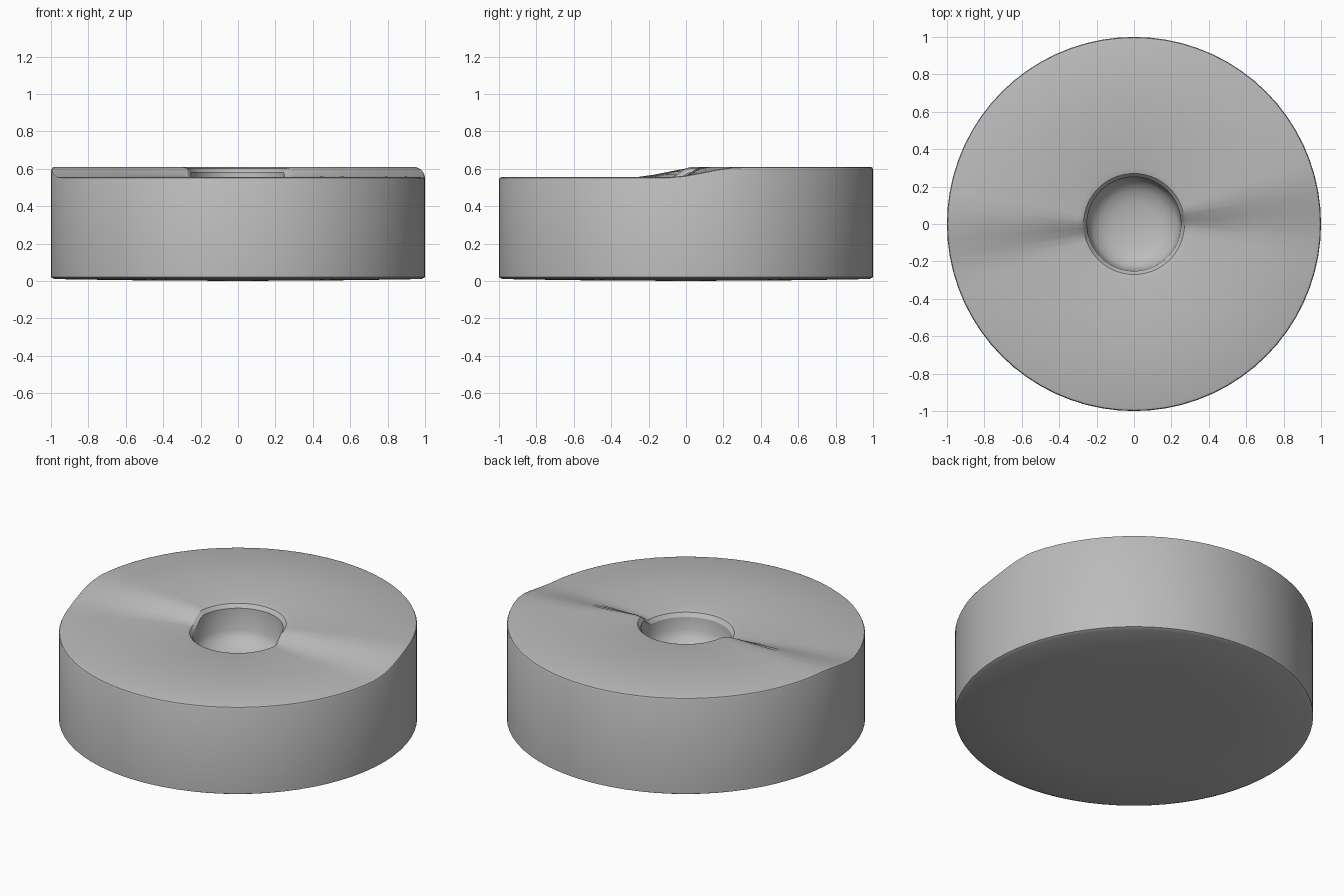
import bpy
import bmesh
from math import cos, sin, pi, radians

cube = bpy.data.objects.get("Cube")
if cube:
    bpy.data.objects.remove(cube, do_unlink=True)

SEGMENTS = 72
LOW, STEP = 0.555, 0.055


def smooth(t):
    t = max(0.0, min(1.0, t))
    return t * t * (3 - 2 * t)


def top_height(angle):
    """Low front half, high back half, joined by two radial ramps."""
    a = (angle + 0.5) % (2 * pi) - 0.5
    rise = smooth((a + 0.1) / 0.4)
    fall = smooth((a - pi + 0.1) / 0.4)
    return LOW + STEP * (rise - fall)


# Profile from the underside to the socket floor: radius, height, follows the top
profile = [
    (0.6, 0.004, False), (0.98, 0.01, False), (1.0, 0.02, False),
    (1.0, -0.012, True), (0.996, -0.004, True), (0.985, 0, True),
    (0.65, 0, True), (0.3, 0, True), (0.27, -0.008, True),
    (0.252, -0.03, True), (0.245, 0.45, False), (0.225, 0.41, False),
    (0.18, 0.375, False), (0.12, 0.355, False),
]

# Puck body with stepped top and round socket
bm = bmesh.new()
rings = []
for r, z, on_top in profile:
    ring = []
    for i in range(SEGMENTS):
        a = 2 * pi * i / SEGMENTS
        height = z + (top_height(a) if on_top else 0)
        ring.append(bm.verts.new((r * cos(a), r * sin(a), height)))
    rings.append(ring)

for lower, upper in zip(rings, rings[1:]):
    for i in range(SEGMENTS):
        j = (i + 1) % SEGMENTS
        bm.faces.new((lower[i], lower[j], upper[j], upper[i]))

# Close the underside and the socket floor
for ring, z in ((rings[0], 0.0), (rings[-1], 0.345)):
    centre = bm.verts.new((0, 0, z))
    for i in range(SEGMENTS):
        bm.faces.new((ring[i], ring[(i + 1) % SEGMENTS], centre))
bmesh.ops.recalc_face_normals(bm, faces=bm.faces)

mesh = bpy.data.meshes.new("puck_body")
bm.to_mesh(mesh)
bm.free()
body = bpy.data.objects.new("puck_body", mesh)
bpy.context.collection.objects.link(body)

# Plain grey material
grey = bpy.data.materials.new("plain_grey")
grey.use_nodes = True
colour = (0.5, 0.5, 0.5, 1)
grey.diffuse_color = colour
grey.node_tree.nodes["Principled BSDF"].inputs["Base Color"].default_value = colour
mesh.materials.append(grey)

bpy.ops.object.select_all(action="DESELECT")
body.select_set(True)
bpy.context.view_layer.objects.active = body
bpy.ops.object.shade_smooth_by_angle(angle=radians(30))
